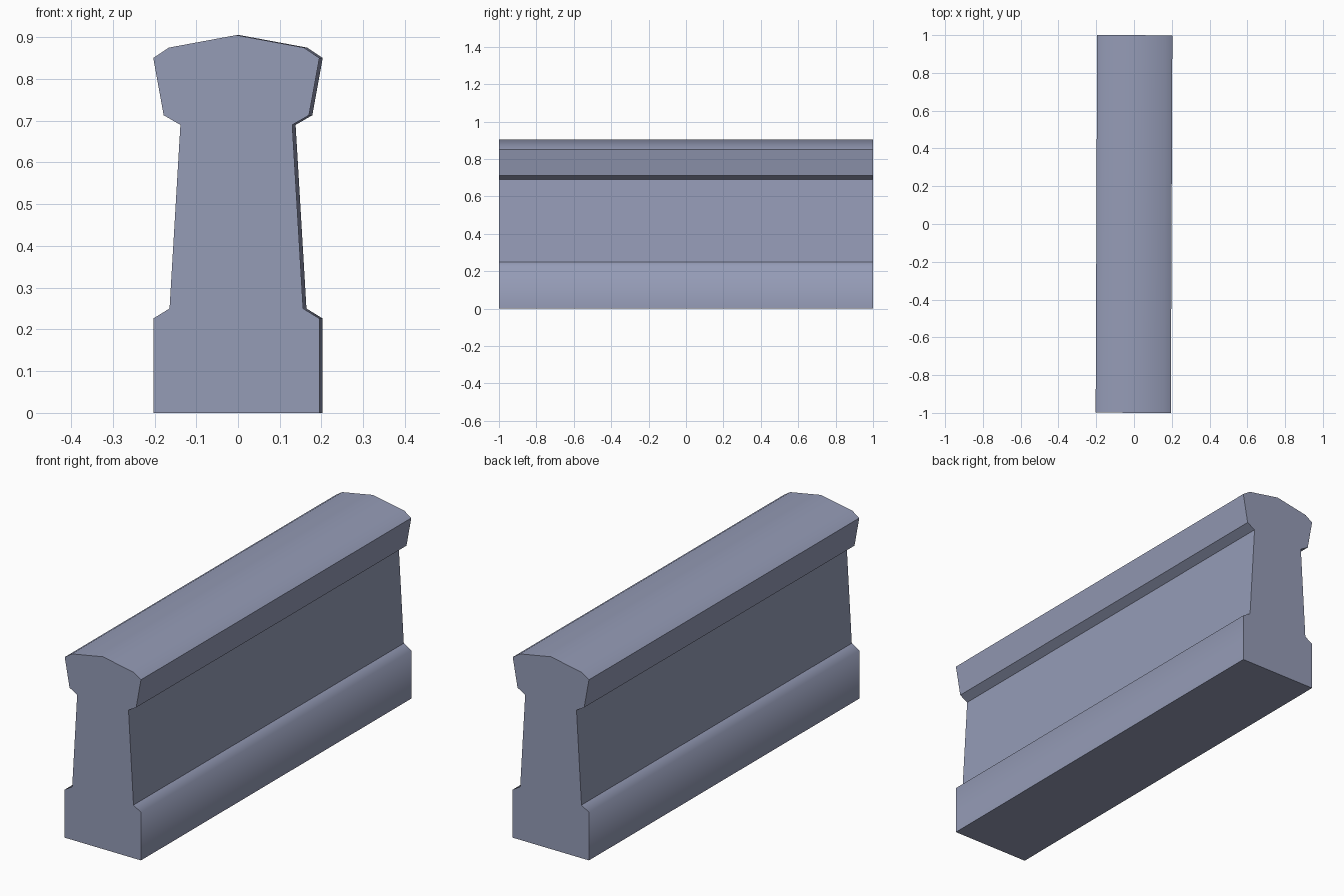
import bpy, bmesh, math

if "Cube" in bpy.data.objects:
    bpy.data.objects.remove(bpy.data.objects["Cube"])

# Single blue-grey concrete colour
mat = bpy.data.materials.new("blue grey concrete")
mat.diffuse_color = (0.30, 0.33, 0.47, 1)
mat.use_nodes = True
mat.node_tree.nodes["Principled BSDF"].inputs["Base Color"].default_value = mat.diffuse_color

# Right half of the cross-section (x, z), bottom to top; flag = sharp long edge
half = [(0.199, 0.0, True), (0.199, 0.226, False), (0.160, 0.25, True),
        (0.134, 0.69, True), (0.174, 0.713, True), (0.199, 0.85, True),
        (0.162, 0.875, False)]
profile = half + [(0.0, 0.905, False)] + [(-x, z, s) for x, z, s in reversed(half)]

# Barrier wall: mirrored profile extruded along y
bm = bmesh.new()
front = [bm.verts.new((x, -0.9995, z)) for x, z, s in profile]
back = [bm.verts.new((x, 0.9995, z)) for x, z, s in profile]
n = len(profile)
bm.faces.new(front)
bm.faces.new(back[::-1])
for i in range(n):
    j = (i + 1) % n
    bm.faces.new((front[i], back[i], back[j], front[j])).smooth = True
bmesh.ops.recalc_face_normals(bm, faces=bm.faces[:])

# Keep end outlines and moulding creases crisp, let rounded edges stay smooth
for e in bm.edges:
    e.smooth = False
for i in range(n):
    bm.edges.get((front[i], back[i])).smooth = not profile[i][2]

# The wall sits very slightly turned about z
turn = -0.004
for v in bm.verts:
    x, y = v.co.x, v.co.y
    v.co.x = x * math.cos(turn) - y * math.sin(turn)
    v.co.y = x * math.sin(turn) + y * math.cos(turn)

mesh = bpy.data.meshes.new("barrier_wall")
bm.to_mesh(mesh)
bm.free()
mesh.materials.append(mat)
bpy.context.collection.objects.link(bpy.data.objects.new("barrier_wall", mesh))
